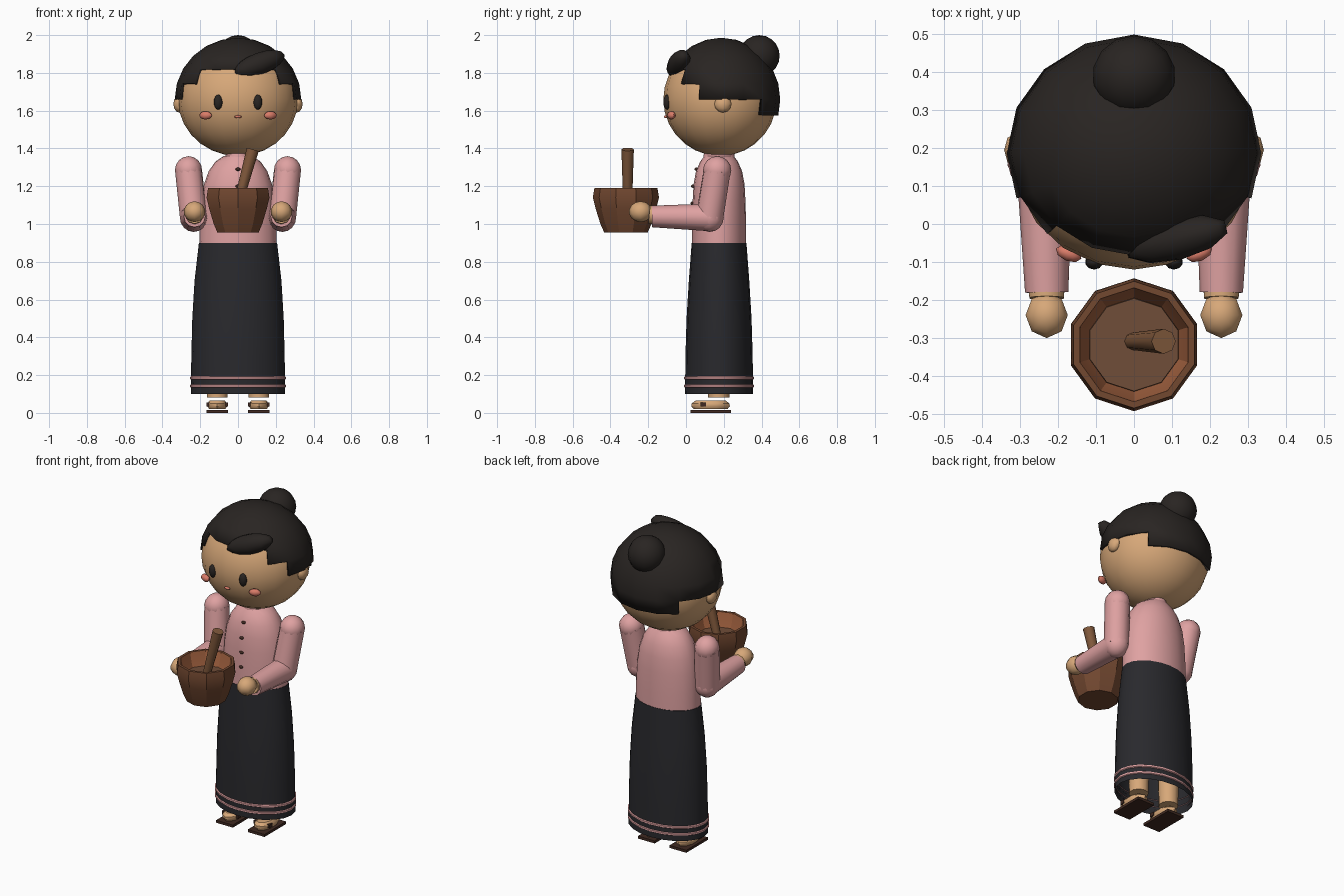
import bpy, bmesh, math
from mathutils import Vector

if "Cube" in bpy.data.objects:
    bpy.data.objects.remove(bpy.data.objects["Cube"])

def mat(name, r, g, b):
    m = bpy.data.materials.new(name)
    m.diffuse_color = (r, g, b, 1)
    m.use_nodes = True
    m.node_tree.nodes["Principled BSDF"].inputs["Base Color"].default_value = m.diffuse_color
    return m

SKIN = mat("skin", .68, .39, .19)
PINK = mat("pink_cloth", .74, .36, .36)
HAIR = mat("hair_black", .022, .018, .016)
DARK = mat("skirt_black", .022, .022, .026)
WOOD = mat("wood", .17, .065, .03)
INNER = mat("wood_inside", .36, .12, .05)
PASTE = mat("paste", .16, .075, .04)
BLUSH = mat("blush", .70, .20, .14)
BROWN = mat("brown", .05, .022, .015)
PESTLE = mat("pestle_wood", .22, .10, .045)

def finish(name, bm, m, smooth=40):
    bmesh.ops.recalc_face_normals(bm, faces=bm.faces)
    me = bpy.data.meshes.new(name)
    bm.to_mesh(me)
    bm.free()
    ob = bpy.data.objects.new(name, me)
    bpy.context.collection.objects.link(ob)
    me.materials.append(m)
    if smooth:
        bpy.ops.object.select_all(action='DESELECT')
        ob.select_set(True)
        bpy.context.view_layer.objects.active = ob
        bpy.ops.object.shade_smooth_by_angle(angle=math.radians(smooth))
    return ob

def ball(name, c, r, m, seg=10, rings=7, rot=(0, 0, 0)):
    bm = bmesh.new()
    bmesh.ops.create_uvsphere(bm, u_segments=seg, v_segments=rings, radius=1)
    for v in bm.verts:
        v.co = Vector(v.co) * Vector((1, 1, 1)).length / math.sqrt(3)
        v.co = Vector((v.co.x * r[0], v.co.y * r[1], v.co.z * r[2]))
    ob = finish(name, bm, m, 60)
    ob.location, ob.rotation_euler = c, rot
    return ob

def lathe(name, prof, c, m, n=16, caps=(True, True), smooth=40):
    """Stack elliptical rings given as (z, rx, ry)."""
    bm = bmesh.new()
    rows = []
    for z, rx, ry in prof:
        rows.append([bm.verts.new((c[0] + rx * math.sin(2 * math.pi * i / n),
                                   c[1] + ry * math.cos(2 * math.pi * i / n), z)) for i in range(n)])
    for a, b in zip(rows, rows[1:]):
        for i in range(n):
            bm.faces.new((a[i], a[(i + 1) % n], b[(i + 1) % n], b[i]))
    if caps[0]:
        bm.faces.new(rows[0])
    if caps[1]:
        bm.faces.new(rows[-1])
    return finish(name, bm, m, smooth)

def limb(name, a, b, r1, r2, m, n=10):
    a, b = Vector(a), Vector(b)
    bm = bmesh.new()
    bmesh.ops.create_cone(bm, cap_ends=True, segments=n, radius1=r1, radius2=r2, depth=(b - a).length)
    ob = finish(name, bm, m, 45)
    ob.location = (a + b) / 2
    ob.rotation_mode = 'QUATERNION'
    ob.rotation_quaternion = Vector((0, 0, 1)).rotation_difference(b - a)
    return ob

def box(name, c, s, m):
    bm = bmesh.new()
    bmesh.ops.create_cube(bm, size=1)
    for v in bm.verts:
        v.co = Vector((v.co.x * s[0], v.co.y * s[1], v.co.z * s[2]))
    ob = finish(name, bm, m, 0)
    ob.location = c
    return ob

CY = .175  # body axis depth

# head and face
ball("head", (0, .18, 1.66), (.318, .30, .30), SKIN, 20, 14)
ball("mouth", (0, -.108, 1.568), (.02, .01, .008), BLUSH, 8, 5)

# hair cap: sphere trimmed in steps, lower toward the back
bm = bmesh.new()
bmesh.ops.create_uvsphere(bm, u_segments=16, v_segments=12, radius=1)
cut = []
for f in bm.faces:
    p = f.calc_center_median()
    ang = abs(math.degrees(math.atan2(p.x, -p.y)))
    low = 30 if ang < 45 else 15 if ang < 67.5 else 0 if ang < 135 else -15
    if math.degrees(math.asin(max(-1, min(1, p.z / p.length)))) < low:
        cut.append(f)
bmesh.ops.delete(bm, geom=cut, context='FACES')
for v in bm.verts:
    v.co = Vector((v.co.x * .335, v.co.y * .312 + .187, v.co.z * .326 + 1.66))
hair = finish("hair_cap", bm, HAIR, 40)
sol = hair.modifiers.new("thickness", 'SOLIDIFY')
sol.thickness, sol.offset = .02, -1
ball("hair_bun", (0, .388, 1.89), (.11, .108, .11), HAIR, 14, 10)
ball("hair_swoop", (.112, -.04, 1.848), (.15, .055, .058), HAIR, 10, 8,
     (0, math.radians(-20), math.radians(14)))

# clothing: blouse, collar, skirt, hem stripes
lathe("blouse", [(.885, .205, .143), (1.0, .203, .143), (1.12, .195, .14), (1.21, .18, .135),
                 (1.28, .155, .122), (1.33, .12, .10), (1.36, .075, .078)], (0, CY), PINK, 20)
lathe("collar", [(1.335, .075, .085), (1.375, .065, .08)], (0, CY), PINK, 14)
lathe("skirt", [(.1, .25, .18), (.3, .247, .178), (.5, .242, .172), (.7, .23, .16), (.9, .207, .145)],
      (0, CY), DARK, 20, (False, True))
for k, z in enumerate((.142, .185)):
    lathe("hem_stripe_%d" % (k + 1), [(z - .011, .246, .176), (z - .005, .2545, .1845),
          (z + .005, .2545, .1845), (z + .011, .246, .176)], (0, CY), PINK, 20, (False, False))
for k, (z, y) in enumerate(((1.29, .055), (1.2, .037), (1.11, .034), (1.02, .031))):
    ball("button_%d" % (k + 1), (0, y, z), (.014, .01, .009), BROWN, 8, 5)

# mirrored parts
for side, s in (("left", -1), ("right", 1)):
    ball(side + "_ear", (s * .312, .195, 1.635), (.03, .045, .045), SKIN, 8, 6)
    ball(side + "_eye", (s * .105, -.1, 1.645), (.024, .02, .04), HAIR, 10, 8)
    ball(side + "_cheek", (s * .172, -.078, 1.575), (.036, .02, .022), BLUSH, 8, 6,
         (0, 0, s * math.radians(22)))
    sh, el, wr = (s * .262, .165, 1.285), (s * .235, .125, 1.035), (s * .23, -.18, 1.04)
    ball(side + "_shoulder", sh, (.072, .075, .074), PINK, 12, 8)
    limb(side + "_upper_arm", sh, el, .072, .073, PINK, 12)
    ball(side + "_elbow", el, (.073, .075, .077), PINK, 12, 8)
    limb(side + "_forearm", el, wr, .073, .057, PINK, 12)
    limb(side + "_wrist", (s * .23, -.15, 1.045), (s * .23, -.195, 1.05), .05, .048, SKIN, 10)
    ball(side + "_hand", (s * .23, -.24, 1.065), (.057, .062, .055), SKIN, 8, 7)
    # legs and sandals
    lathe(side + "_leg", [(.082, .057, .057), (.45, .065, .065)], (s * .11, .173), SKIN, 10)
    lathe(side + "_foot", [(.02, .045, .09), (.035, .055, .102), (.05, .055, .1), (.065, .042, .08)],
          (s * .11, .13), SKIN, 10)
    box(side + "_sandal_sole", (s * .11, .13, .008), (.116, .214, .016), BROWN)
    box(side + "_sandal_strap", (s * .11, .092, .044), (.112, .03, .022), BROWN)

# bowl with lighter inside, filling and pestle
B = (0, -.318)
lathe("bowl", [(.955, .115, .115), (1.0, .135, .135), (1.08, .16, .16), (1.14, .175, .175),
               (1.19, .167, .167), (1.19, .15, .15)], B, WOOD, 10, (True, False), 30)
lathe("bowl_inside", [(1.19, .15, .15), (1.13, .135, .135), (1.09, .12, .12)], B, INNER, 10,
      (False, False), 30)
lathe("bowl_filling", [(1.09, .125, .125), (1.105, .122, .122)], B, PASTE, 10)
limb("pestle", (-.005, -.309, 1.09), (.078, -.309, 1.395), .023, .033, PESTLE, 8)
